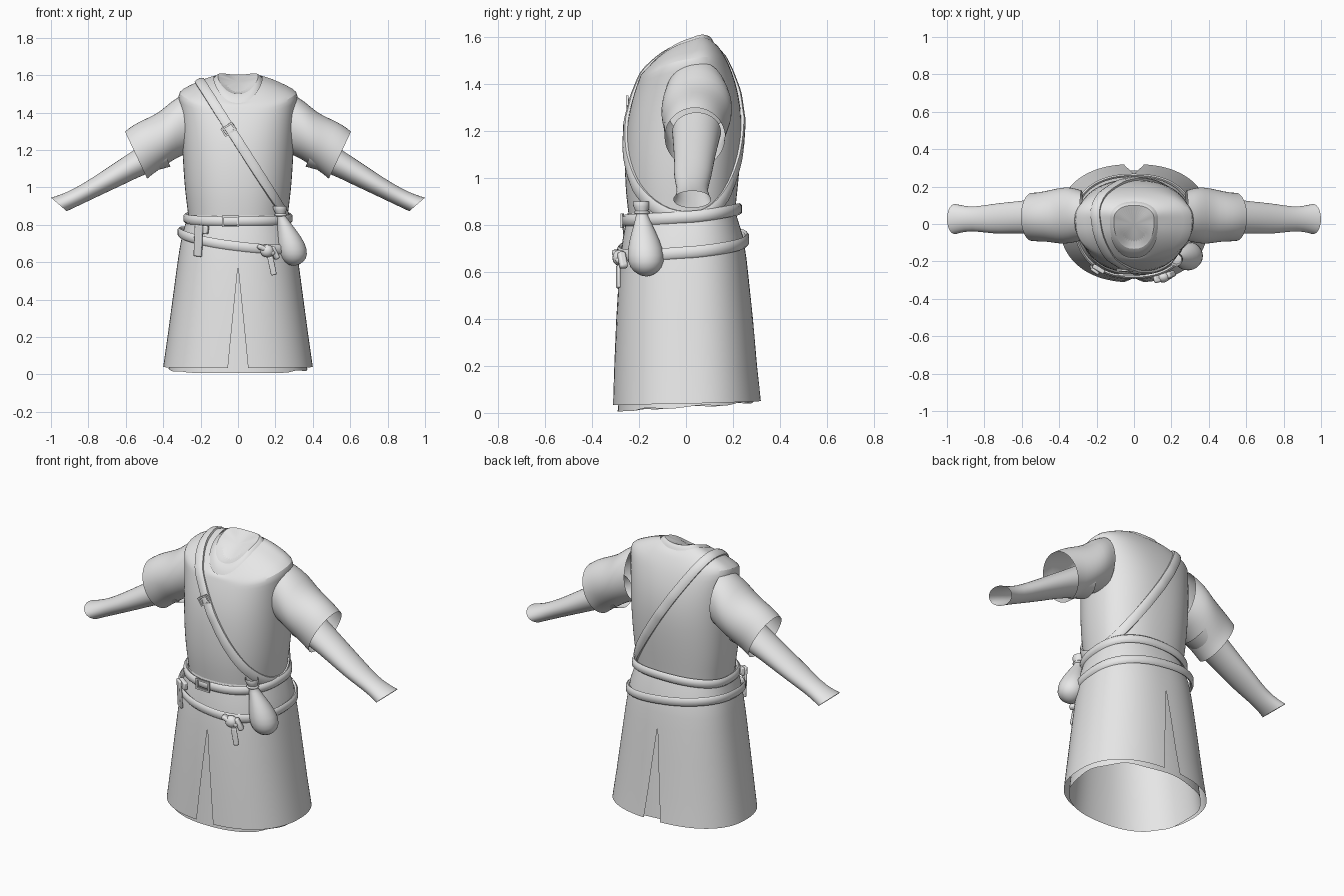
import bpy, bmesh, math
from mathutils import Vector, Matrix
from mathutils.bvhtree import BVHTree

cube = bpy.data.objects.get("Cube")
if cube:
    bpy.data.objects.remove(cube, do_unlink=True)

cloth = bpy.data.materials.new("plain_grey_cloth")
cloth.use_nodes = True
GREY = (0.8, 0.8, 0.8, 1)
cloth.diffuse_color = GREY
bsdf = next(n for n in cloth.node_tree.nodes if n.type == 'BSDF_PRINCIPLED')
bsdf.inputs["Base Color"].default_value = GREY

POWER = 2.3     # squareness of the body cross-section
MID_Y = 0.02
SEG = 40


def finish(name, bm, subdivide=0, bevel=0.0):
    bmesh.ops.recalc_face_normals(bm, faces=bm.faces)
    mesh = bpy.data.meshes.new(name)
    bm.to_mesh(mesh)
    bm.free()
    mesh.materials.append(cloth)
    obj = bpy.data.objects.new(name, mesh)
    bpy.context.collection.objects.link(obj)
    bpy.ops.object.select_all(action='DESELECT')
    obj.select_set(True)
    bpy.context.view_layer.objects.active = obj
    bpy.ops.object.shade_smooth_by_angle(angle=math.radians(50))
    if bevel:
        mod = obj.modifiers.new("bevel", 'BEVEL')
        mod.width, mod.segments = bevel, 2
    if subdivide:
        mod = obj.modifiers.new("smooth", 'SUBSURF')
        mod.levels = mod.render_levels = subdivide
    return obj


def add_grid(bm, rows, loop=True, loop_rows=False, cap=False):
    """Skin a list of point rows with quads."""
    grid = [[bm.verts.new(p) for p in row] for row in rows]
    n, m = len(grid), len(grid[0])
    for i in range(n if loop_rows else n - 1):
        a, b = grid[i], grid[(i + 1) % n]
        for j in range(m if loop else m - 1):
            k = (j + 1) % m
            bm.faces.new((a[j], a[k], b[k], b[j]))
    if cap:
        bm.faces.new(grid[-1])


def loft(name, rows, subdivide=1, **options):
    bm = bmesh.new()
    add_grid(bm, rows, **options)
    return finish(name, bm, subdivide)


def soft(v):
    return math.copysign(abs(v) ** (2 / POWER), v)


def body_point(ring, phi, tilt=0.0):
    """ring = front z, side z, back z, half width, front y, back y; phi 0 is front."""
    zf, zs, zb, hw, yf, yb = ring
    c, s = math.cos(phi), math.sin(phi)
    depth = MID_Y - yf if c > 0 else yb - MID_Y
    x = hw * soft(s)
    z = zs + (zf - zb) / 2 * c + ((zf + zb) / 2 - zs) * c * c
    return Vector((x, MID_Y - depth * soft(c), z + tilt * x))


def body_ring(ring, tilt=0.0, n=SEG):
    return [body_point(ring, 2 * math.pi * i / n, tilt) for i in range(n)]


def level(z, *rest):
    return (z, z, z) + rest


# Tunic body
torso = loft("tunic_body", [body_ring(r) for r in (
    level(0.80, 0.262, -0.24, 0.205),
    level(0.88, 0.27, -0.25, 0.212),
    level(0.97, 0.283, -0.26, 0.222),
    level(1.10, 0.293, -0.262, 0.234),
    level(1.24, 0.30, -0.252, 0.24),
    (1.34, 1.38, 1.36, 0.307, -0.228, 0.225),
    (1.40, 1.47, 1.45, 0.318, -0.208, 0.197),
    (1.42, 1.51, 1.50, 0.322, -0.20, 0.175),
    (1.435, 1.535, 1.535, 0.27, -0.195, 0.155),
    (1.445, 1.57, 1.56, 0.19, -0.188, 0.138),
    (1.45, 1.585, 1.575, 0.13, -0.18, 0.12))])

# Undershirt collar
loft("undershirt_collar", [body_ring(r) for r in (
    (1.42, 1.56, 1.55, 0.15, -0.185, 0.13),
    (1.465, 1.585, 1.585, 0.12, -0.168, 0.115),
    (1.51, 1.60, 1.61, 0.11, -0.13, 0.10),
    (1.49, 1.585, 1.59, 0.09, -0.11, 0.085))], cap=True)

# Underskirt with a gently wavy hem
hem = body_ring((0.006, 0.02, 0.04, 0.372, -0.292, 0.288))
for i, p in enumerate(hem):
    p.z += 0.006 * (1 + math.sin(i * 1.3)) * (p.y > -0.2)
loft("underskirt", [body_ring(level(0.72, 0.28, -0.25, 0.225)),
                    body_ring(level(0.40, 0.325, -0.27, 0.255)), hem])

# Outer skirt: two halves joined above a slit at front and back
SLIT_TOP = 0.58
bm = bmesh.new()
for side in (1, -1):
    rows = []
    for ring in (level(0.85, 0.268, -0.248, 0.212),
                 level(0.75, 0.298, -0.268, 0.243),
                 level(0.66, 0.314, -0.279, 0.257),
                 level(SLIT_TOP, 0.326, -0.286, 0.266),
                 level(0.40, 0.35, -0.297, 0.285),
                 level(0.20, 0.377, -0.306, 0.303),
                 (0.034, 0.04, 0.05, 0.40, -0.312, 0.32)):
        gap = max(0, SLIT_TOP - ring[1]) * 0.1
        start = math.asin((gap / ring[3]) ** (POWER / 2))
        row = [body_point(ring, start + (math.pi - 2 * start) * i / SEG)
               for i in range(SEG + 1)]
        rows.append([Vector((p.x * side, p.y, p.z)) for p in row])
    add_grid(bm, rows, loop=False)
bmesh.ops.remove_doubles(bm, verts=bm.verts, dist=0.0005)
finish("outer_skirt", bm)


# Sleeves: each station = top x, top z, bottom x, bottom z, front y, back y
def arm_tube(name, stations, side):
    rows = []
    for tx, tz, bx, bz, yf, yb in stations:
        mid = Vector(((tx + bx) / 2, (yf + yb) / 2, (tz + bz) / 2))
        up = Vector(((tx - bx) / 2, 0, (tz - bz) / 2))
        out = Vector((0, (yb - yf) / 2, 0))
        row = [mid + up * math.cos(a) + out * math.sin(a)
               for a in (2 * math.pi * i / 24 for i in range(24))]
        rows.append([Vector((p.x * side, p.y, p.z)) for p in row])
    loft(name, rows)


for label, side in (("left", 1), ("right", -1)):
    arm_tube(label + "_short_sleeve", (
        (0.29, 1.50, 0.27, 1.18, -0.09, 0.18),
        (0.36, 1.46, 0.32, 1.16, -0.105, 0.20),
        (0.42, 1.40, 0.37, 1.13, -0.108, 0.195),
        (0.50, 1.365, 0.42, 1.095, -0.095, 0.18),
        (0.56, 1.335, 0.455, 1.07, -0.095, 0.17),
        (0.605, 1.30, 0.485, 1.045, -0.092, 0.168)), side)
    arm_tube(label + "_long_sleeve", (
        (0.44, 1.28, 0.36, 1.11, -0.06, 0.15),
        (0.57, 1.19, 0.48, 1.08, -0.055, 0.135),
        (0.67, 1.125, 0.60, 1.02, -0.05, 0.12),
        (0.78, 1.05, 0.72, 0.965, -0.055, 0.11),
        (0.88, 0.99, 0.83, 0.912, -0.036, 0.09),
        (0.95, 0.96, 0.895, 0.882, -0.045, 0.10),
        (1.0, 0.945, 0.915, 0.872, -0.055, 0.108)), side)


# Belts
def belt(name, ring, height, thick, tilt=0.0):
    rows = []
    for grow, lift in ((-1, -0.7), (0, -1), (1, -0.6), (1, 0.6), (0, 1), (-1, 0.7)):
        g, h = grow * thick / 2, lift * height / 2
        zf, zs, zb, hw, yf, yb = ring
        rows.append(body_ring((zf + h, zs + h, zb + h, hw + g, yf - g, yb + g), tilt, 64))
    loft(name, rows, 0, loop_rows=True)


belt("waist_belt", (0.82, 0.835, 0.868, 0.28, -0.26, 0.228), 0.05, 0.022)
belt("hip_belt", (0.685, 0.722, 0.74, 0.314, -0.284, 0.26), 0.05, 0.018, -0.12)

# Shoulder strap wrapped around the tunic
bm = bmesh.new()
bm.from_mesh(torso.data)
tree = BVHTree.FromBMesh(bm)
bm.free()
centre = Vector((0.02, 0, 1.215))
along, across = Vector((-0.22, 0, 0.345)).normalized(), Vector((0, 1, 0))
hits = []
for i in range(72):
    a = 2 * math.pi * i / 72
    ray = along * math.cos(a) + across * math.sin(a)
    spot, normal, _, _ = tree.ray_cast(centre, ray)
    if spot:
        hits.append((spot, normal if normal.dot(ray) > 0 else -normal))
rows, n = [], len(hits)
for i in range(n):
    spot = hits[i][0]
    normal = sum((hits[(i + k) % n][1] for k in (-2, -1, 0, 1, 2)), Vector()).normalized()
    run = (hits[(i + 1) % n][0] - hits[i - 1][0]).normalized()
    wide = run.cross(normal).normalized() * 0.026
    rows.append([spot + wide * w + normal * t for w, t in
                 ((-1, -0.006), (-1, 0.008), (-0.5, 0.014), (0.5, 0.014), (1, 0.008), (1, -0.006))])
loft("shoulder_strap", rows, 0, loop_rows=True)


# Small fittings
def place(loc, rot, size):
    turn = Matrix.Rotation(rot[2], 4, 'Z') @ Matrix.Rotation(rot[1], 4, 'Y') @ Matrix.Rotation(rot[0], 4, 'X')
    return Matrix.Translation(loc) @ turn @ Matrix.Diagonal((*size, 1))


def block(name, loc, size, rot=(0, 0, 0), bevel=0.006):
    bm = bmesh.new()
    bmesh.ops.create_cube(bm, size=1, matrix=place(loc, rot, size))
    finish(name, bm, 0, bevel)


def ball(name, loc, size, rot=(0, 0, 0)):
    bm = bmesh.new()
    bmesh.ops.create_uvsphere(bm, u_segments=16, v_segments=10, radius=1, matrix=place(loc, rot, size))
    finish(name, bm)


def buckle(name, loc, width, height, rot):
    bm = bmesh.new()
    bar = 0.01
    for sign in (-1, 1):
        for offset, size in (((sign * width / 2, 0, 0), (bar, bar, height + bar)),
                             ((0, 0, sign * height / 2), (width, bar, bar))):
            frame = place(loc, rot, (1, 1, 1)) @ place(offset, (0, 0, 0), size)
            bmesh.ops.create_cube(bm, size=1, matrix=frame)
    finish(name, bm)


buckle("belt_buckle", (-0.04, -0.272, 0.818), 0.08, 0.052, (0, 0, -0.05))
front, _, _, _ = tree.ray_cast(Vector((-0.05, -1, 1.31)), across)
buckle("strap_buckle", front + Vector((0, -0.014, 0)), 0.062, 0.04, (0.08, -0.57, -0.1))

# Loose belt ends and knot
block("belt_end", (-0.212, -0.243, 0.715), (0.05, 0.016, 0.17), (0.08, 0.1, -0.6))
block("belt_end_loop", (-0.19, -0.24, 0.775), (0.07, 0.024, 0.045), (0, 0.1, -0.55))
ball("hip_knot", (0.155, -0.283, 0.66), (0.036, 0.03, 0.034))
block("knot_wrap", (0.15, -0.287, 0.665), (0.10, 0.04, 0.026), (0, 0.45, 0.25), 0.01)
block("knot_fold", (0.195, -0.27, 0.65), (0.03, 0.035, 0.075), (0, -0.5, 0.35), 0.01)
block("knot_tail", (0.182, -0.288, 0.58), (0.032, 0.014, 0.10), (-0.05, -0.2, 0.3))

# Pouch with a gathered neck: each station = x, y, z, radius
rows = []
for x, y, z, r in ((0.222, -0.19, 0.90, 0.036), (0.225, -0.19, 0.88, 0.038),
                   (0.228, -0.188, 0.855, 0.022), (0.236, -0.186, 0.832, 0.028),
                   (0.262, -0.18, 0.77, 0.052), (0.285, -0.173, 0.70, 0.077),
                   (0.295, -0.17, 0.64, 0.08), (0.298, -0.17, 0.60, 0.056),
                   (0.298, -0.17, 0.58, 0.014)):
    rows.append([Vector((x + r * math.cos(a), y + r * math.sin(a), z))
                 for a in (2 * math.pi * i / 20 for i in range(20))])
loft("pouch", rows, cap=True)
ball("pouch_tie", (0.228, -0.188, 0.853), (0.034, 0.034, 0.012))
